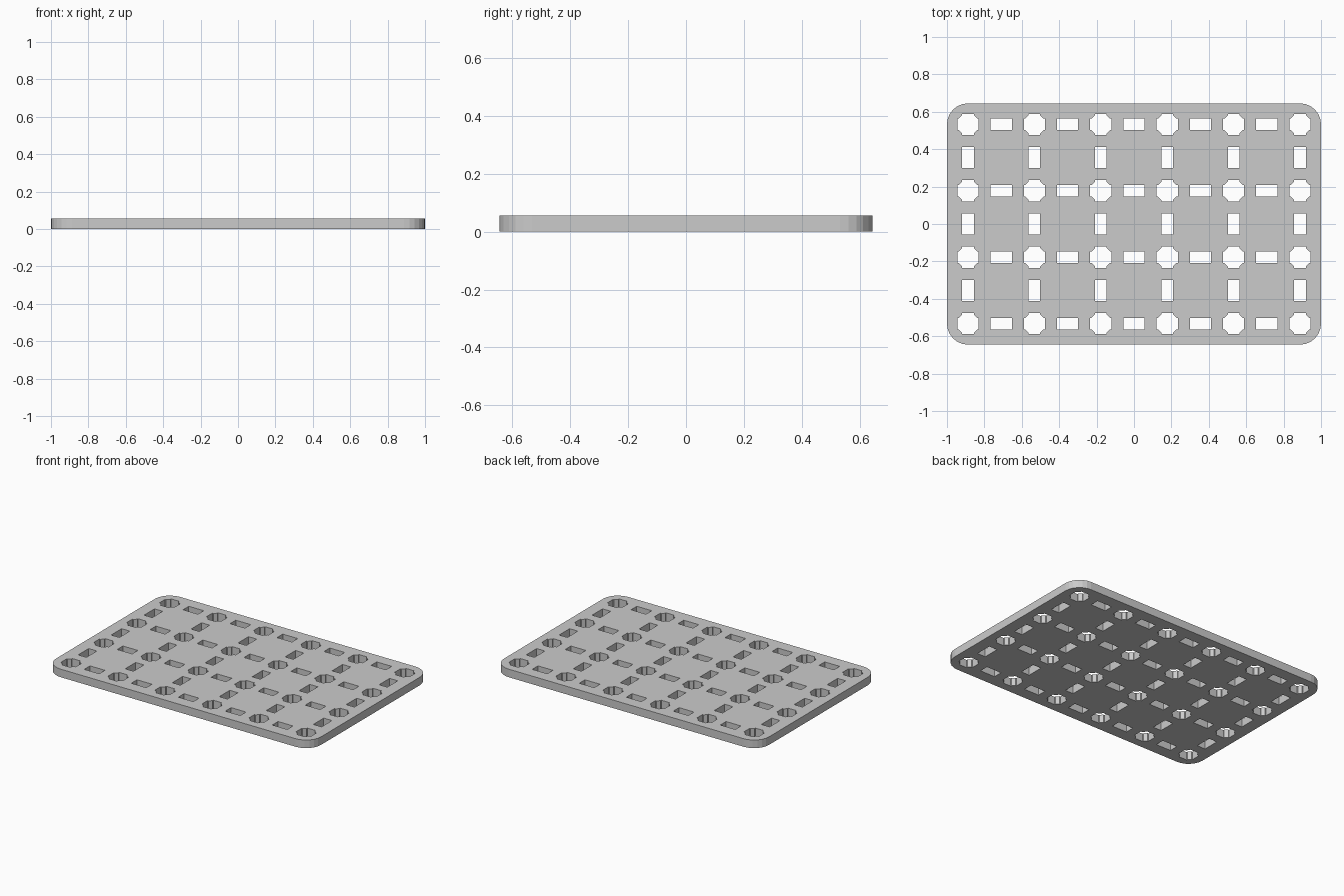
import bpy, bmesh
from math import sin, cos, pi
from mathutils import Matrix, Vector

default = bpy.data.objects.get("Cube")
if default:
    bpy.data.objects.remove(default, do_unlink=True)

COLS, ROWS = 6, 4
PITCH = 0.355
MARGIN = 0.1125
THICK = 0.055
SLOT_LEN, SLOT_WID = 0.113, 0.062
half_x = (COLS - 1) * PITCH / 2
half_y = (ROWS - 1) * PITCH / 2


def add_prism(bm, outline, z0, z1):
    """Extrude a closed counter-clockwise outline from z0 to z1."""
    low = [bm.verts.new((x, y, z0)) for x, y in outline]
    high = [bm.verts.new((x, y, z1)) for x, y in outline]
    bm.faces.new(low[::-1])
    bm.faces.new(high)
    for i in range(len(low)):
        j = (i + 1) % len(low)
        bm.faces.new((low[i], low[j], high[j], high[i]))


def make_object(name, bm):
    mesh = bpy.data.meshes.new(name)
    bm.to_mesh(mesh)
    bm.free()
    obj = bpy.data.objects.new(name, mesh)
    bpy.context.collection.objects.link(obj)
    return obj


def rounded_rectangle(cx, cy, radius, segments):
    """Outline of a rectangle whose corner arcs are centred on (+-cx, +-cy)."""
    points = []
    for k, (sx, sy) in enumerate(((1, 1), (-1, 1), (-1, -1), (1, -1))):
        for i in range(segments + 1):
            a = (k + i / segments) * pi / 2
            points.append((sx * cx + radius * cos(a), sy * cy + radius * sin(a)))
    return points


def peg_hole():
    """Octagonal hole merged with a slot-wide cross."""
    r, w = SLOT_LEN / 2, SLOT_WID / 2
    inner = r * 2 ** 0.5 - w
    side = [(r, -w), (r, w), (inner, w), (w, inner)]
    return [(Matrix.Rotation(k * pi / 2, 2) @ Vector(p))[:]
            for k in range(4) for p in side]


def slot(length, width):
    x, y = length / 2, width / 2
    return [(-x, -y), (x, -y), (x, y), (-x, y)]


# Rounded plate
bm = bmesh.new()
add_prism(bm, rounded_rectangle(half_x, half_y, MARGIN, 6), 0, THICK)
plate = make_object("perforated_plate", bm)

# Cutters for the peg holes and the slots between them
bm = bmesh.new()


def cut(outline, x, y):
    add_prism(bm, [(x + px, y + py) for px, py in outline], -THICK, 2 * THICK)


for c in range(COLS):
    for r in range(ROWS):
        x, y = c * PITCH - half_x, r * PITCH - half_y
        cut(peg_hole(), x, y)
        if c < COLS - 1:
            cut(slot(SLOT_LEN, SLOT_WID), x + PITCH / 2, y)
        if r < ROWS - 1:
            cut(slot(SLOT_WID, SLOT_LEN), x, y + PITCH / 2)
cutter = make_object("hole_cutter", bm)
cutter.hide_render = True

# Punch the holes and discard the cutter
mod = plate.modifiers.new("holes", 'BOOLEAN')
mod.operation = 'DIFFERENCE'
mod.solver = 'EXACT'
mod.object = cutter
bpy.context.view_layer.objects.active = plate
plate.select_set(True)
bpy.ops.object.modifier_apply(modifier=mod.name)
bpy.data.objects.remove(cutter, do_unlink=True)
